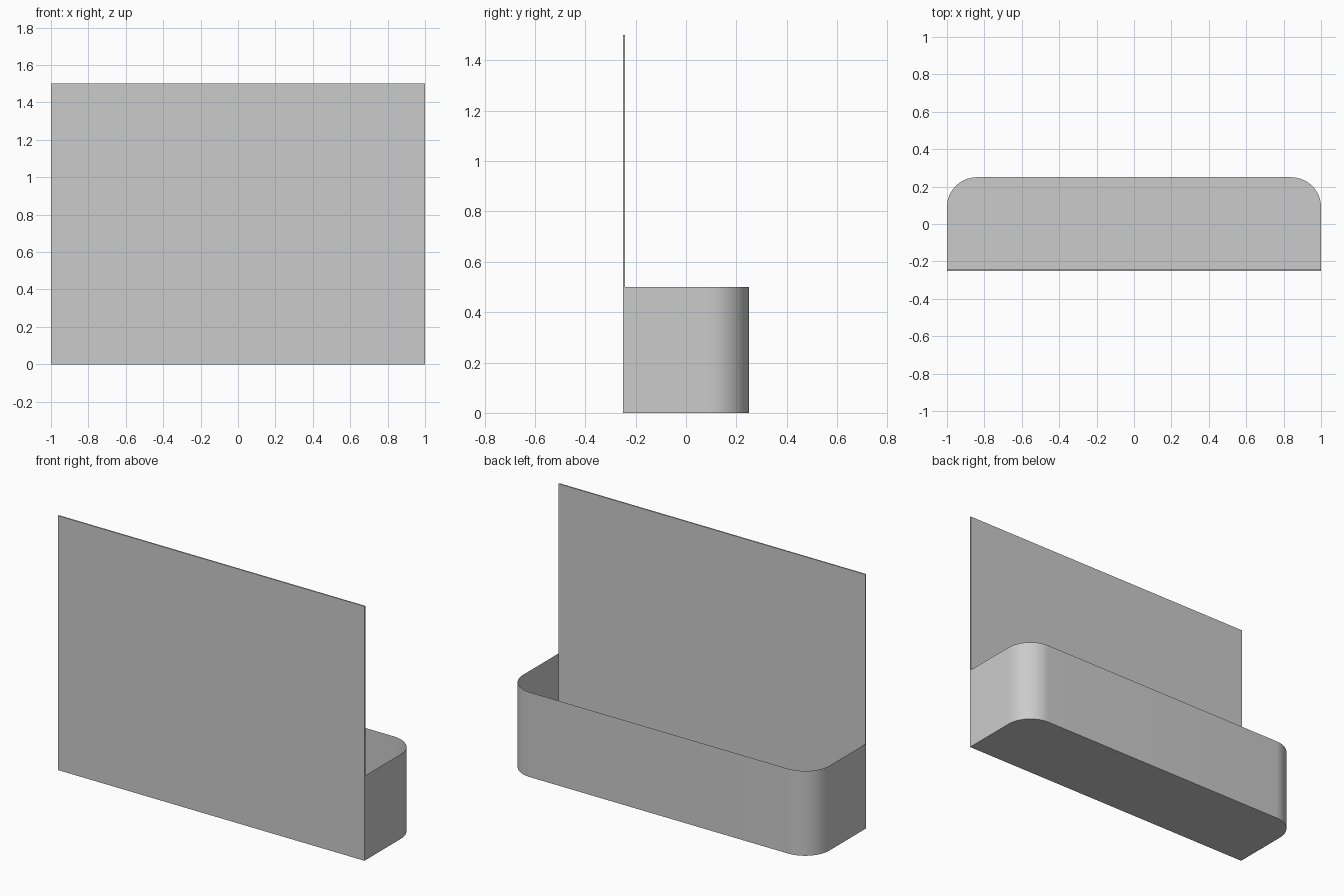
import bpy, bmesh
from math import sin, cos, pi, radians

if "Cube" in bpy.data.objects:
    bpy.data.objects.remove(bpy.data.objects["Cube"])

W, D = 1.0, 0.25          # half width, half depth
R, H = 0.16, 0.5          # corner radius, tray height
PANEL_H, PANEL_T = 1.5, 0.008
SEG = 16


def add_object(name, bm):
    bmesh.ops.recalc_face_normals(bm, faces=bm.faces[:])
    mesh = bpy.data.meshes.new(name)
    bm.to_mesh(mesh)
    bm.free()
    obj = bpy.data.objects.new(name, mesh)
    bpy.context.collection.objects.link(obj)
    return obj


# Upright panel at the front
bm = bmesh.new()
bmesh.ops.create_cube(bm, size=1)
for v in bm.verts:
    v.co.x *= 2 * W
    v.co.y = v.co.y * PANEL_T - D + PANEL_T / 2
    v.co.z = (v.co.z + 0.5) * PANEL_H
add_object("upright_panel", bm)

# Open tray of thin sheet: rounded rear corners, flat bottom, no lid
right = [(W, -D)] + [(W - R + R * cos(a), D - R + R * sin(a))
                     for a in (pi / 2 * i / SEG for i in range(SEG + 1))]
outline = right + [(-x, y) for x, y in reversed(right)]
bm = bmesh.new()
low = [bm.verts.new((x, y, 0)) for x, y in outline]
high = [bm.verts.new((x, y, H)) for x, y in outline]
bm.faces.new(low[::-1])
for i in range(len(outline) - 1):
    bm.faces.new((low[i], low[i + 1], high[i + 1], high[i]))
tray = add_object("open_tray", bm)
# Make sure the sheet faces outward
base = max(tray.data.polygons, key=lambda p: len(p.vertices))
if base.normal.z > 0:
    tray.data.flip_normals()

# Smooth the rounded corners, keep the bottom edge sharp
bpy.ops.object.select_all(action='DESELECT')
tray.select_set(True)
bpy.context.view_layer.objects.active = tray
bpy.ops.object.shade_smooth_by_angle(angle=radians(30))
